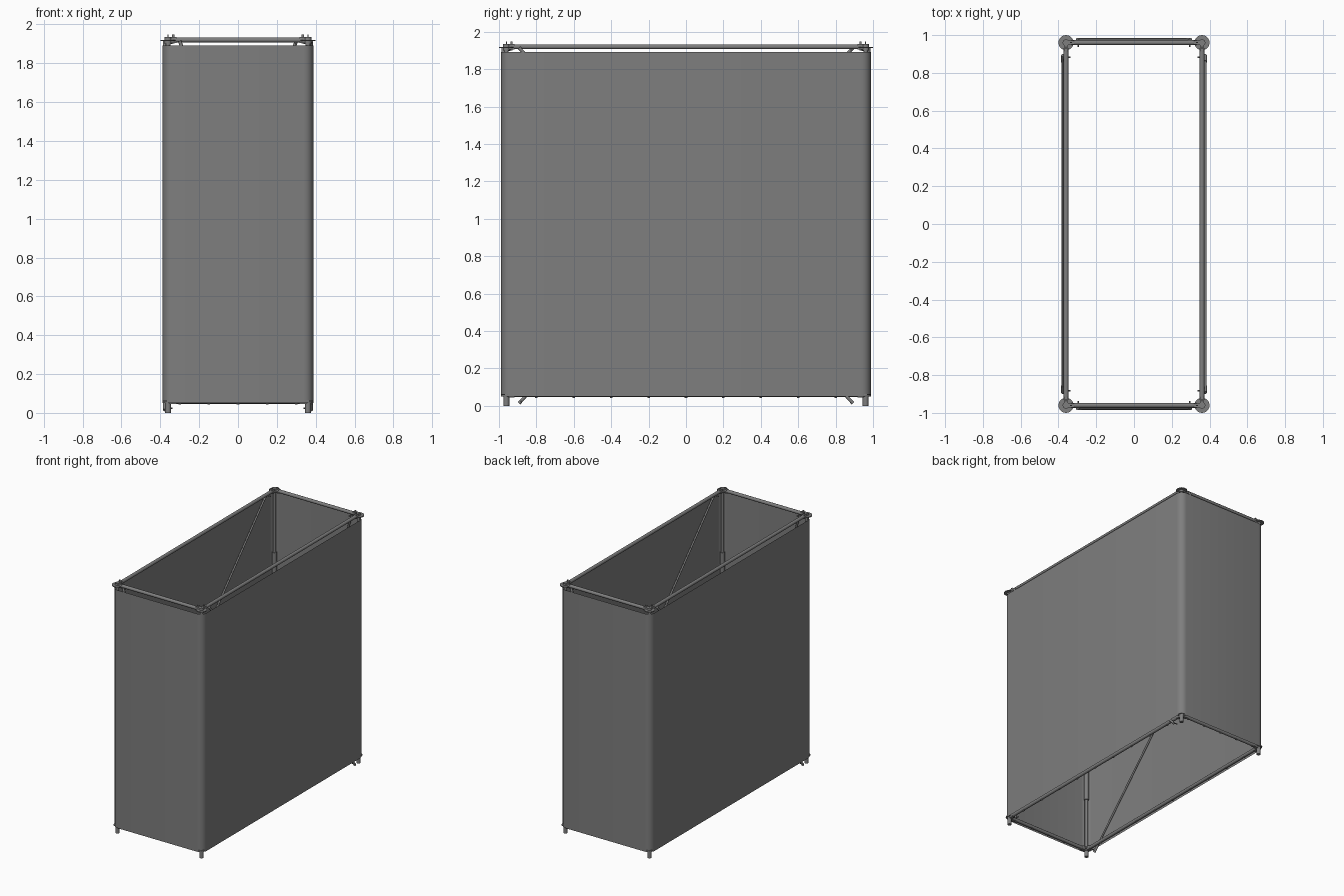
import bpy, math
from mathutils import Vector

cube = bpy.data.objects.get("Cube")
if cube:
    bpy.data.objects.remove(cube, do_unlink=True)


def make_material(name, grey):
    m = bpy.data.materials.new(name)
    m.use_nodes = True
    colour = (grey, grey, grey, 1)
    m.diffuse_color = colour
    m.node_tree.nodes["Principled BSDF"].inputs["Base Color"].default_value = colour
    return m


grey = make_material("scaffold grey", 0.21)

PX, PY = 0.36, 0.96          # post positions
TOP, LOW = 1.92, 0.06        # rail heights
RAIL = 0.013


def finish(ob, name, smooth=True):
    ob.name = name
    ob.data.materials.append(grey)
    if smooth:
        bpy.ops.object.shade_smooth_by_angle(angle=math.radians(40))
    return ob


def tube(name, a, b, r, sides=12):
    a, b = Vector(a), Vector(b)
    d = b - a
    bpy.ops.mesh.primitive_cylinder_add(vertices=sides, radius=r, depth=d.length,
                                        location=(a + b) / 2,
                                        rotation=d.to_track_quat('Z', 'Y').to_euler())
    return finish(bpy.context.object, name)


def box(name, centre, size, turn=(0, 0, 0)):
    bpy.ops.mesh.primitive_cube_add(size=1, location=centre, rotation=turn)
    ob = bpy.context.object
    ob.scale = size
    return finish(ob, name, False)


# Fabric cover: an open sleeve with rounded corners
def cover():
    hx, hy, r, steps = 0.388, 0.988, 0.05, 6
    ring = []
    for q, (sx, sy) in enumerate([(1, 1), (-1, 1), (-1, -1), (1, -1)]):
        for i in range(steps + 1):
            t = math.pi / 2 * (q + i / steps)
            ring.append((sx * (hx - r) + r * math.cos(t), sy * (hy - r) + r * math.sin(t)))
    n = len(ring)
    verts = [(x, y, z) for z in (0.05, 1.892) for x, y in ring]
    faces = [(i, (i + 1) % n, n + (i + 1) % n, n + i) for i in range(n)]
    me = bpy.data.meshes.new("fabric_cover")
    me.from_pydata(verts, [], faces)
    ob = bpy.data.objects.new("fabric_cover", me)
    bpy.context.collection.objects.link(ob)
    bpy.ops.object.select_all(action='DESELECT')
    ob.select_set(True)
    bpy.context.view_layer.objects.active = ob
    finish(ob, "fabric_cover")


cover()

# Corner posts with sleeves, rosettes and feet
for sx in (-1, 1):
    for sy in (-1, 1):
        x, y = sx * PX, sy * PY

        def upright(name, z0, z1, r, sides=16):
            tube(name, (x, y, z0), (x, y, z1), r, sides)

        upright("post", 0.02, 1.935, 0.012)
        upright("post_sleeve", 0.47, 1.44, 0.017)
        upright("post_foot", 0, 0.06, 0.015)
        upright("top_rosette", 1.914, 1.92, 0.04, 24)
        upright("top_collar", 1.9, 1.934, 0.018)
        upright("bottom_rosette", 0.058, 0.064, 0.027, 24)

        # Wedge heads joining the rails to the posts
        for dx, dy in ((-sx, 0), (0, -sy)):
            for z in (TOP, LOW):
                hx, hy = x + dx * 0.027, y + dy * 0.027
                box("rail_head", (hx, hy, z),
                    (0.032 if dx else 0.022, 0.032 if dy else 0.022, 0.03))
            box("wedge", (x + dx * 0.027, y + dy * 0.027, TOP + 0.004),
                (0.012 if dx else 0.005, 0.012 if dy else 0.005, 0.046))

# Horizontal rails at top and bottom, with small ties under the lower ones
for z, tag in ((TOP, "top"), (LOW, "bottom")):
    for s in (-1, 1):
        tube(tag + "_long_rail", (s * PX, -PY + 0.03, z), (s * PX, PY - 0.03, z), RAIL)
        tube(tag + "_short_rail", (-PX + 0.03, s * PY, z), (PX - 0.03, s * PY, z), RAIL)
for s in (-1, 1):
    for i in range(-4, 5):
        box("long_tie", (s * PX, i * 0.2, 0.05), (0.008, 0.014, 0.016))
    for i in range(-2, 3):
        box("short_tie", (i * 0.15, s * PY, 0.05), (0.014, 0.008, 0.016))


# Diagonal braces with flat end plates and pins
def brace(name, low, high, inward):
    tube(name, low, high, 0.007, 10)
    a, b, n = Vector(low), Vector(high), Vector(inward)
    step = (b - a).normalized()
    for p, d in ((a, step), (b, -step)):
        tube(name + "_end", p, p + d * 0.05, 0.009, 10)
        q = p + d * 0.015
        tube(name + "_pin", q - n * 0.006, q + n * 0.04, 0.004, 8)


for s in (-1, 1):
    brace("long_brace", (s * 0.377, s * 0.893, 0.014), (s * 0.377, -s * 0.893, 1.915), (-s, 0, 0))
    brace("short_brace", (-s * 0.3, s * 0.977, 0.065), (s * 0.3, s * 0.977, 1.915), (0, -s, 0))
